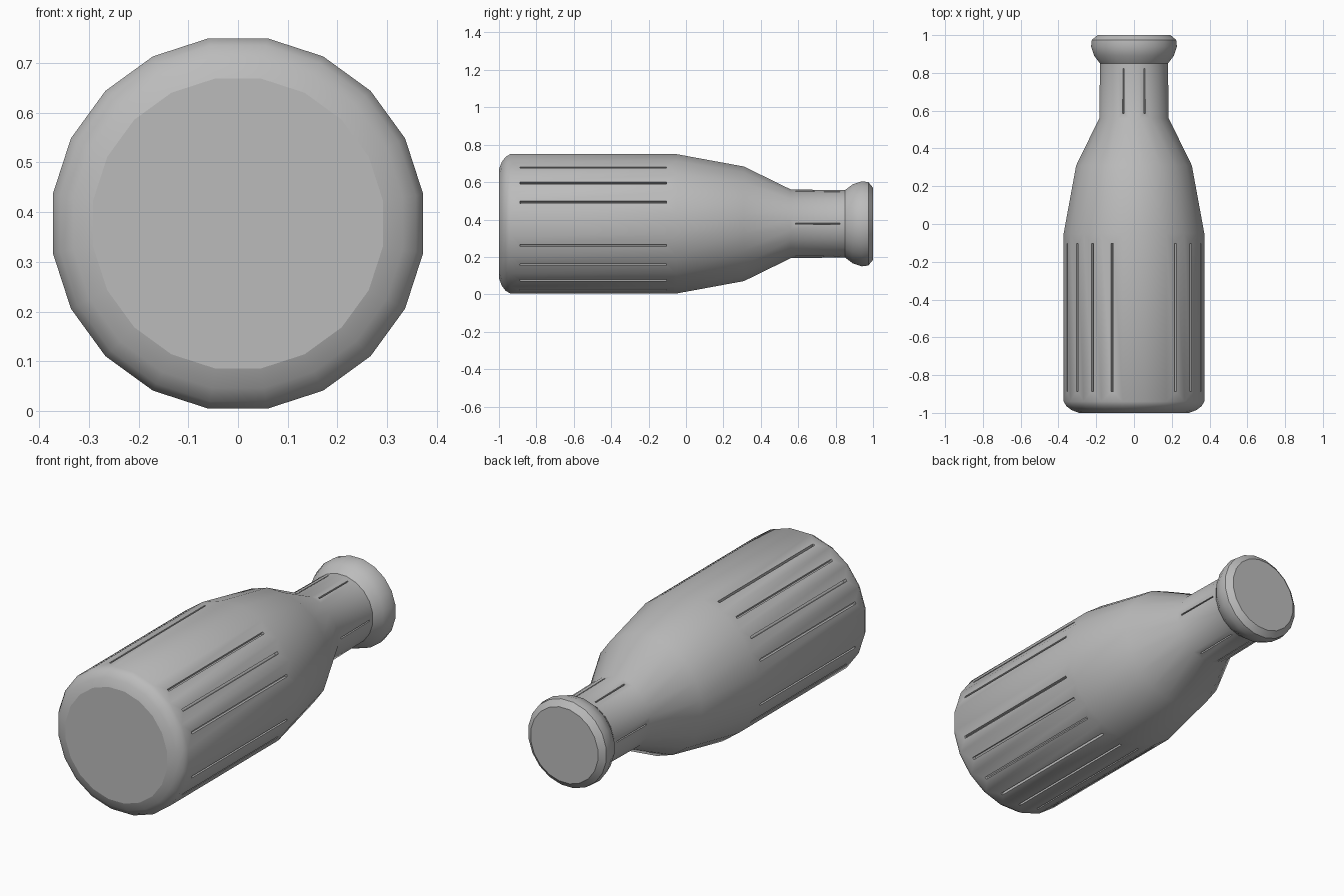
import bpy, bmesh, math

cube = bpy.data.objects.get("Cube")
if cube:
    bpy.data.objects.remove(cube)

SIDES = 20
STEP = 2 * math.pi / SIDES
AXIS_Z = 0.377

grey = bpy.data.materials.new("plain_grey")
grey.use_nodes = True
colour = (0.5, 0.5, 0.5, 1)
grey.diffuse_color = colour
grey.node_tree.nodes["Principled BSDF"].inputs["Base Color"].default_value = colour

# Bottle outline from base to mouth: (position along y, radius)
profile = [(-1, 0.295), (-0.985, 0.335), (-0.965, 0.362), (-0.94, 0.377),
           (-0.05, 0.377), (0.31, 0.31), (0.56, 0.186), (0.85, 0.182),
           (0.89, 0.213), (0.94, 0.23), (0.975, 0.226), (1, 0.195)]
BODY, NECK = 3, 6  # outline segments that carry grooves

bm = bmesh.new()
rings = []
for y, r in profile:
    ring = []
    for k in range(SIDES):
        a = (k - 0.5) * STEP
        ring.append(bm.verts.new((r * math.cos(a), y, AXIS_Z + r * math.sin(a))))
    rings.append(ring)

# Skin between the rings
panels = {}
for i in range(len(rings) - 1):
    for k in range(SIDES):
        n = (k + 1) % SIDES
        panels[i, k] = bm.faces.new(
            (rings[i][k], rings[i + 1][k], rings[i + 1][n], rings[i][n]))

# Flat base and closed mouth
caps = [bm.faces.new(rings[0]), bm.faces.new(rings[-1])]
bmesh.ops.recalc_face_normals(bm, faces=bm.faces)
for f in bm.faces:
    f.smooth = f not in caps
for cap in caps:
    for e in cap.edges:
        e.smooth = False


# Narrow lengthwise slots along the middle of a panel
def groove(faces, margin, depth):
    bmesh.ops.inset_individual(bm, faces=faces, thickness=margin, use_even_offset=True)
    bmesh.ops.inset_individual(bm, faces=faces, thickness=0.001, depth=-depth,
                               use_even_offset=True)
    for f in faces:
        f.smooth = False


plain = {0, 4, 5, 10}
groove([panels[BODY, k] for k in range(SIDES) if k not in plain], 0.053, 0.02)
groove([panels[NECK, k] for k in (0, 4, 6, 10, 14, 16)], 0.0255, 0.01)

mesh = bpy.data.meshes.new("bottle")
bm.to_mesh(mesh)
bm.free()
mesh.materials.append(grey)
bottle = bpy.data.objects.new("bottle", mesh)
bpy.context.collection.objects.link(bottle)

# Soft sides with crisp groove and cap edges
bpy.ops.object.select_all(action="DESELECT")
bottle.select_set(True)
bpy.context.view_layer.objects.active = bottle
bpy.ops.object.shade_smooth_by_angle(angle=math.radians(38), keep_sharp_edges=True)
